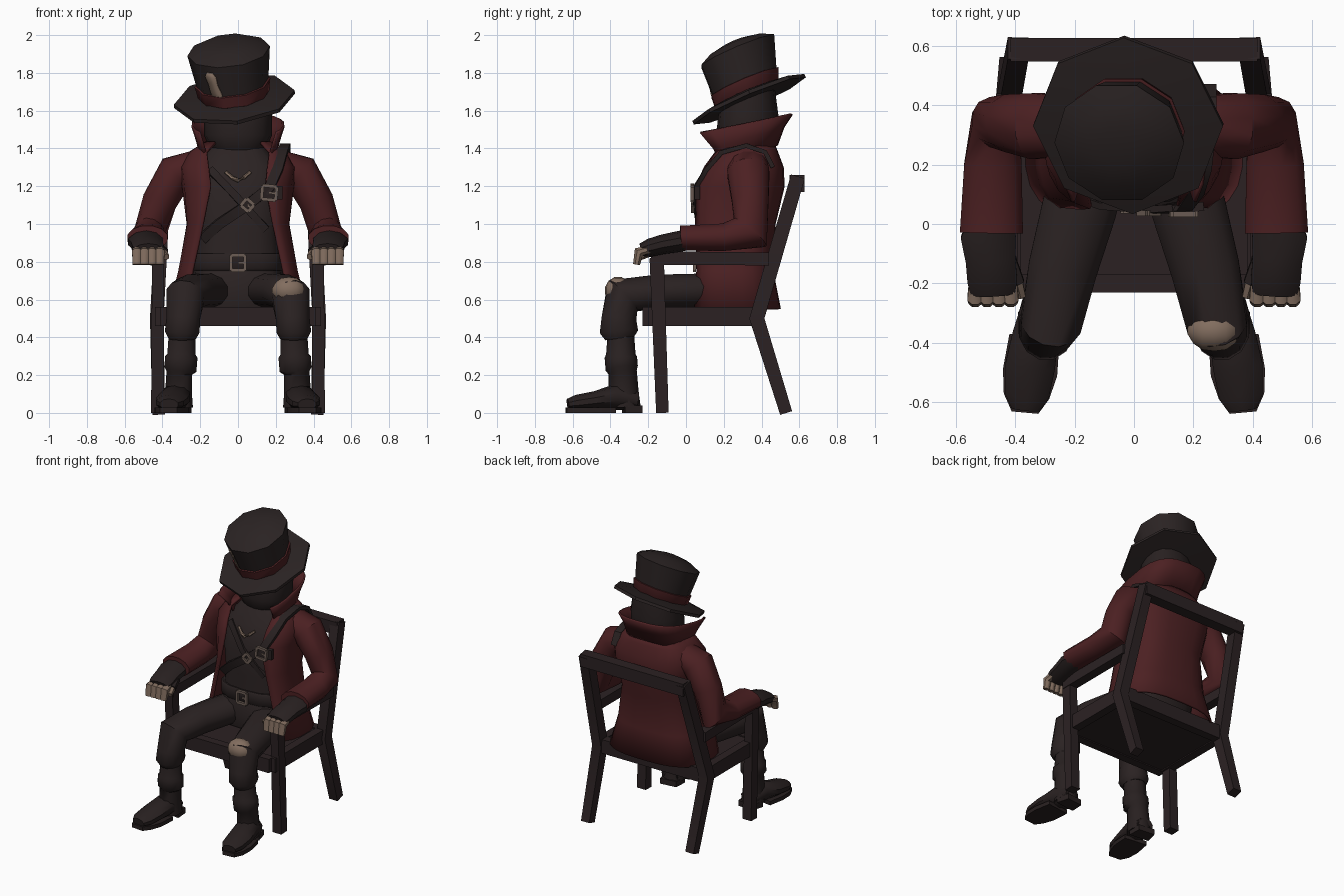
import bpy, bmesh
from math import sin, cos, pi, asin, copysign
from mathutils import Vector, Matrix

if "Cube" in bpy.data.objects:
    bpy.data.objects.remove(bpy.data.objects["Cube"])


def material(name, r, g, b):
    m = bpy.data.materials.new(name)
    m.use_nodes = True
    m.diffuse_color = (r, g, b, 1)
    m.node_tree.nodes["Principled BSDF"].inputs["Base Color"].default_value = (r, g, b, 1)
    return m


CLOTH = material("dark cloth", .024, .0165, .0165)
LEATHER = material("dark leather", .021, .0145, .0145)
WOOD = material("dark wood", .024, .0155, .0165)
FELT = material("hat felt", .023, .0165, .0165)
RED = material("red coat", .072, .0145, .016)
SKIN = material("skin and patches", .225, .155, .115)
METAL = material("dull metal", .15, .11, .09)
made = []


def loft(name, groups, mat, closed=True, caps=True, thick=0, matrix=None):
    """Skin one or more stacks of rings into a single object."""
    bm = bmesh.new()
    for rings in groups:
        rows = [[bm.verts.new(p) for p in r] for r in rings]
        n = len(rows[0])
        for a, b in zip(rows, rows[1:]):
            for i in range(n if closed else n - 1):
                j = (i + 1) % n
                bm.faces.new((a[i], a[j], b[j], b[i]))
        if caps and closed:
            bm.faces.new(rows[0])
            bm.faces.new(rows[-1])
    bmesh.ops.recalc_face_normals(bm, faces=bm.faces)
    if matrix:
        bm.transform(matrix)
    me = bpy.data.meshes.new(name)
    bm.to_mesh(me)
    bm.free()
    me.materials.append(mat)
    ob = bpy.data.objects.new(name, me)
    bpy.context.collection.objects.link(ob)
    made.append(ob)
    if thick:
        mod = ob.modifiers.new("thickness", "SOLIDIFY")
        mod.thickness = thick
        mod.offset = 0
    return ob


def oval(z, cy, rx, ry, n=16, e=.7, gap=None, slope=0, off=0):
    """Horizontal rounded ring; gap leaves it open at the front."""
    if gap is None:
        angles = [2 * pi * (i + off) / n for i in range(n)]
    else:
        a0 = asin((gap / rx) ** (1 / e))
        angles = [a0 + (2 * pi - 2 * a0) * i / n for i in range(n + 1)]
    out = []
    for a in angles:
        x = rx * copysign(abs(sin(a)) ** e, sin(a))
        y = cy - ry * copysign(abs(cos(a)) ** e, cos(a))
        out.append(Vector((x, y, z + slope * (y - cy))))
    return out


def sweep(stations, n=10, s=1):
    """Rings along a path of (x, y, z, half width, half depth)."""
    pts = [Vector((s * p[0], p[1], p[2])) for p in stations]
    rings = []
    for i, p in enumerate(pts):
        before = (p - pts[i - 1]).normalized() if i else Vector()
        after = (pts[i + 1] - p).normalized() if i + 1 < len(pts) else Vector()
        t = (before + after).normalized()
        ref = Vector((0, 1, 0)) if abs(t.x) > .97 else Vector((1, 0, 0))
        side = (ref - t * ref.dot(t)).normalized()
        up = t.cross(side)
        k = 2 ** .5 if n == 4 else 1
        a, b = stations[i][3] * k, stations[i][4] * k
        rings.append([p + side * a * cos(u) + up * b * sin(u)
                      for u in (2 * pi * (j + .5) / n for j in range(n))])
    return rings


def limb(name, stations, mat, n=10, s=1):
    return loft(name, [sweep(stations, n, s)], mat)


def beam(p, q, w, d):
    return sweep([(*p, w, d), (*q, w, d)], 4)


def buckle(name, x, y, z, w, h, tilt=0):
    c = [(-w, -h), (w, -h), (w, h), (-w, h)]
    bars = [beam((a[0], 0, a[1]), (b[0], 0, b[1]), .009, .009) for a, b in zip(c, c[1:] + c[:1])]
    bars.append(beam((0, 0, 0), (w, 0, 0), .006, .006))
    loft(name, bars, METAL, matrix=Matrix.Translation((x, y, z)) @ Matrix.Rotation(tilt, 4, "Y"))


# Chair
loft("chair_seat", [beam((0, -.21, .51), (0, .39, .51), .405, .042)], WOOD)
loft("seat_rails", [beam((-.41, y, .51), (.41, y, .51), .03, .05) for y in (-.2, .38)]
     + [beam((x, -.2, .51), (x, .38, .51), .03, .05) for x in (-.41, .41)], WOOD)
for s, side in ((1, "left"), (-1, "right")):
    limb(side + "_chair_front_post", [(.425, -.125, 0, .035, .033), (.425, -.155, .82, .03, .038)], WOOD, 4, s)
    limb(side + "_chair_back_post", [(.42, .53, 0, .033, .033), (.43, .375, .5, .036, .04),
                                     (.39, .592, 1.25, .035, .038)], WOOD, 4, s)
    limb(side + "_armrest", [(.425, -.185, .82, .034, .036), (.43, .44, .815, .034, .034)], WOOD, 4, s)
loft("chair_top_rail", [beam((-.415, .587, 1.215), (.415, .587, 1.215), .04, .045)], WOOD)

# Body under the coat
loft("hips", [[oval(.56, .22, .23, .16), oval(.66, .22, .25, .18), oval(.76, .25, .23, .18)]], CLOTH)
loft("vest", [[oval(.7, .25, .24, .185), oval(.95, .255, .22, .185), oval(1.15, .27, .24, .205),
               oval(1.3, .3, .24, .18), oval(1.41, .32, .14, .12)]], CLOTH)
loft("belt", [[oval(.755, .245, .245, .185), oval(.765, .245, .25, .193),
               oval(.835, .245, .25, .193), oval(.845, .245, .24, .185)]], LEATHER)
buckle("belt_buckle", 0, .045, .795, .037, .04)
loft("head", [[oval(1.36, .31, .1, .1, e=1), oval(1.4, .31, .15, .13, e=.9), oval(1.47, .32, .18, .16, e=.9),
               oval(1.57, .33, .18, .16, e=.9), oval(1.72, .33, .16, .14, e=.9)]], LEATHER)

# Open coat and upturned collar
coat = [(.55, .25, .36, .245, .27), (.75, .235, .31, .22, .24), (1, .245, .265, .222, .185),
        (1.2, .28, .29, .235, .145), (1.3, .3, .3, .21, .155), (1.38, .31, .25, .17, .165), (1.43, .32, .17, .14, .12)]
loft("coat", [[oval(z, cy, rx, ry, 20, gap=g) for z, cy, rx, ry, g in coat]], RED, False, thick=.015)
loft("collar", [[oval(1.35, .32, .19, .16, 16, gap=.155, slope=.43),
                 oval(1.45, .3, .215, .215, 16, gap=.18, slope=.3),
                 oval(1.525, .275, .24, .285, 16, gap=.205, slope=.2)]], RED, False, thick=.014)

for s, side in ((1, "left"), (-1, "right")):
    # Arms and hands
    limb(side + "_sleeve", [(.2, .33, 1.33, .07, .1), (.33, .33, 1.27, .105, .115), (.415, .34, 1.12, .095, .1),
                            (.465, .34, .955, .085, .115), (.475, .2, .93, .1, .075),
                            (.48, -.03, .925, .11, .068)], RED, 12, s)
    limb(side + "_glove", [(.48, .0, .915, .085, .055), (.49, -.05, .905, .098, .055), (.483, -.12, .893, .088, .052),
                           (.477, -.19, .875, .088, .048), (.475, -.235, .862, .078, .036)], LEATHER, 10, s)
    digits = [sweep([(x, -.19, .868, .022, .022), (x, -.25, .852, .028, .03), (x, -.262, .785, .024, .02)], 8, s)
              for x in (.415, .455, .495, .535)]
    digits.append(sweep([(.395, -.19, .85, .022, .022), (.38, -.245, .825, .018, .018)], 6, s))
    loft(side + "_fingers", digits, SKIN)
    limb(side + "_thumb_sleeve", [(.43, -.1, .88, .03, .03), (.392, -.2, .85, .027, .027)], LEATHER, 6, s)
    # Legs
    limb(side + "_trouser_leg", [(.13, .22, .65, .12, .095), (.185, .05, .645, .13, .095), (.24, -.15, .64, .12, .095),
                                 (.28, -.335, .62, .105, .112), (.29, -.355, .5, .092, .095),
                                 (.295, -.355, .43, .095, .105), (.295, -.35, .395, .075, .08)], CLOTH, 12, s)
    limb(side + "_boot_shaft", [(.295, -.345, .42, .075, .07), (.3, -.345, .31, .078, .078), (.3, -.345, .295, .09, .086),
                                (.305, -.34, .235, .09, .086), (.31, -.335, .215, .072, .075),
                                (.315, -.33, .1, .075, .08), (.315, -.325, .03, .08, .085)], LEATHER, 10, s)
    limb(side + "_boot_foot", [(.315, -.26, .065, .06, .05), (.33, -.37, .085, .082, .07), (.35, -.48, .065, .088, .05),
                               (.36, -.58, .052, .077, .043), (.365, -.625, .045, .05, .03)], LEATHER, 10, s)
    loft(side + "_boot_sole", [
        sweep([(.31, -.238, .02, .06, .02), (.32, -.33, .02, .075, .02)], 4, s),
        sweep([(.335, -.38, .014, .085, .014), (.35, -.5, .014, .092, .014),
               (.362, -.58, .014, .077, .014), (.367, -.635, .014, .045, .014)], 4, s)], LEATHER)

# Torn knee
knee = [(0, .012), (.02, .05), (.05, .074), (.09, .08), (.13, .074), (.16, .05), (.18, .012)]
limb("torn_knee", [(.18 + x, -.36, .648, r * .88, r * .92) for x, r in knee], SKIN, 12)

# Chest straps, buckles and necklace
strap = [(.25, .46, 1.3), (.25, .42, 1.38), (.25, .32, 1.415), (.235, .19, 1.38), (.21, .11, 1.29),
         (.165, .05, 1.19), (.05, .05, 1.1), (-.1, .066, 1.0), (-.19, .1, .92)]
limb("shoulder_strap", [(*p, .027, .012) for p in strap], LEATHER, 4)
limb("cross_strap", [(-.15, .125, 1.29, .02, .01), (0, .056, 1.135, .02, .01), (.15, .09, .97, .02, .01)], LEATHER, 4)
loft("strap_pouch", [beam((.13, .047, 1.165), (.235, .06, 1.165), .015, .035)], LEATHER)
buckle("strap_buckle", .165, .033, 1.165, .038, .036, .1)
buckle("cross_buckle", .05, .036, 1.1, .026, .024, .7)
limb("necklace", [(-.065, .102, 1.275, .009, .009), (-.03, .084, 1.245, .01, .01), (0, .076, 1.23, .015, .012),
                  (.03, .084, 1.245, .01, .01), (.065, .102, 1.275, .009, .009)], SKIN, 6)

# Tilted top hat: the crown leans back over a pointed brim
tilt = Matrix.Translation((-.02, .33, 1.67)) @ Matrix.Rotation(-.12, 4, "Y") @ Matrix.Rotation(.4, 4, "X")


def hat_ring(r, z, shift=0):
    return oval(z, shift, r, r, 10, e=1, off=.5)


loft("hat_brim", [[oval(z, 0, r, r, 8, e=1) for r, z in ((.17, -.025), (.322, -.02), (.322, 0), (.18, .022))]],
     FELT, matrix=tilt)
loft("hat_crown", [[hat_ring(.18, .01), hat_ring(.22, .25, .045), hat_ring(.15, .285, .045),
                    hat_ring(.07, .302, .047)]], FELT, matrix=tilt)
loft("hat_band", [[hat_ring(.182, .012), hat_ring(.191, .02), hat_ring(.202, .08, .014),
                   hat_ring(.185, .085, .014)]], RED, matrix=tilt)


def on_crown(u, z):
    """Point on the front right facet of the crown."""
    t = (z - .01) / .24
    r = (.18 + .04 * t) * 1.025
    a, b = (Vector((r * sin(d * pi / 180), .045 * t - r * cos(d * pi / 180), z)) for d in (-54, -18))
    return a.lerp(b, u)


torn = [(.035, .62, .95), (.06, .5, 1), (.1, .42, .98), (.15, .4, .85), (.19, .33, .85), (.215, .45, .72)]
loft("hat_patch", [[[on_crown(lo, z), on_crown(hi, z)] for z, lo, hi in torn]],
     SKIN, False, thick=.006, matrix=tilt)

# Smooth shading with crisp hard edges
for ob in made:
    ob.select_set(True)
bpy.context.view_layer.objects.active = made[0]
bpy.ops.object.shade_smooth_by_angle(angle=.75)
